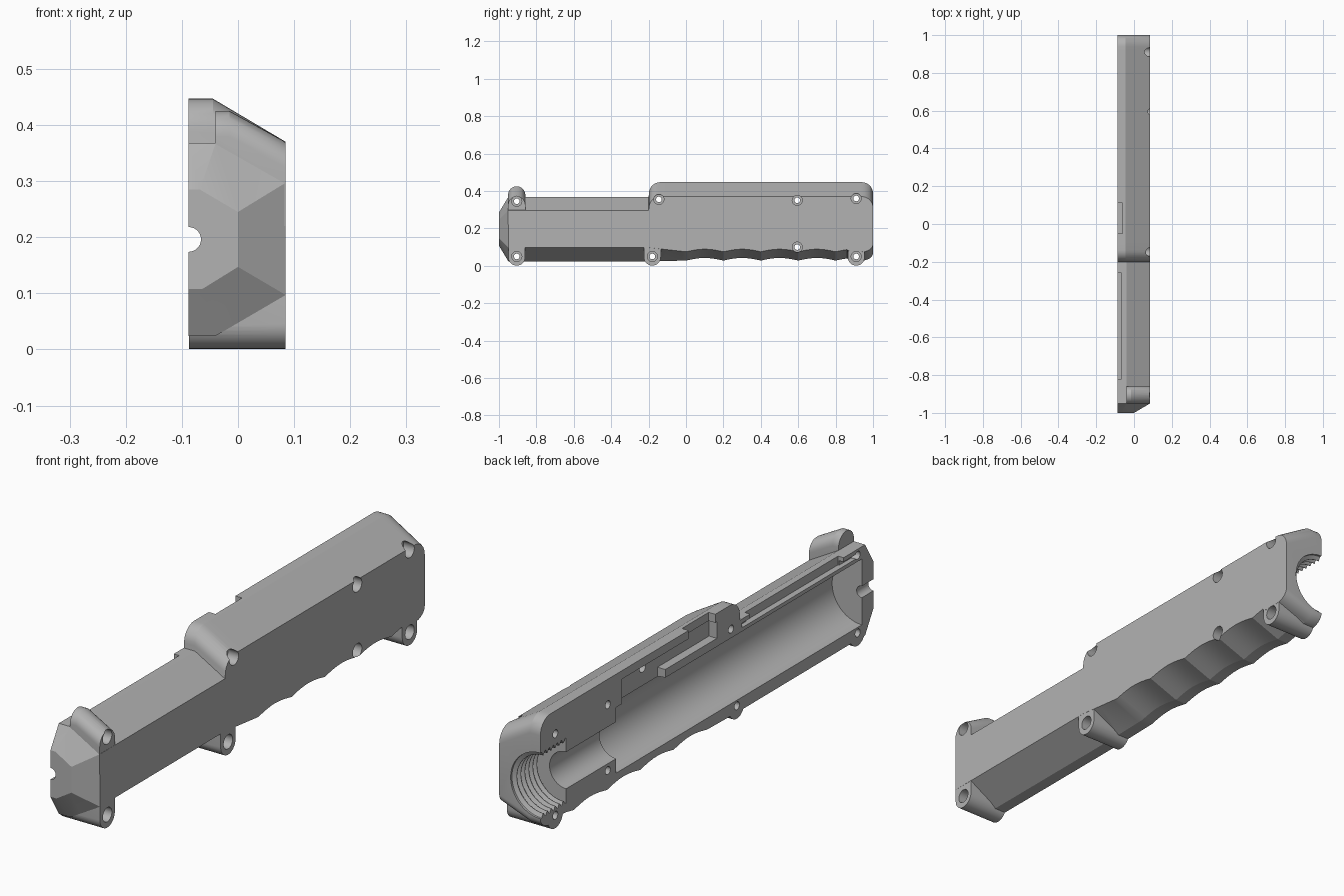
import bpy, bmesh, math

if "Cube" in bpy.data.objects:
    bpy.data.objects.remove(bpy.data.objects["Cube"], do_unlink=True)

SPLIT, SIDE, AXIS_Z = -0.088, 0.085, 0.196

grey = bpy.data.materials.new("plain grey")
grey.use_nodes = True
colour = (0.45, 0.45, 0.45, 1)
grey.diffuse_color = colour
grey.node_tree.nodes["Principled BSDF"].inputs["Base Color"].default_value = colour


def loft(name, sections):
    """Skin a list of equal-length point loops and cap both ends."""
    bm = bmesh.new()
    loops = [[bm.verts.new(p) for p in s] for s in sections]
    n = len(loops[0])
    for a, b in zip(loops, loops[1:]):
        for i in range(n):
            j = (i + 1) % n
            bm.faces.new((a[i], a[j], b[j], b[i]))
    caps = [bm.faces.new(loops[0]), bm.faces.new(loops[-1])]
    bmesh.ops.triangulate(bm, faces=[f for f in bm.faces if f not in caps])
    bmesh.ops.recalc_face_normals(bm, faces=bm.faces)
    mesh = bpy.data.meshes.new(name)
    bm.to_mesh(mesh)
    bm.free()
    mesh.materials.append(grey)
    ob = bpy.data.objects.new(name, mesh)
    bpy.context.collection.objects.link(ob)
    return ob


def along_y(y, pts):
    return [(x, y, z) for x, z in pts]


def cylinder_x(name, y, z, r, x0, x1, n=32):
    ring = [(y + r * math.cos(math.tau * i / n), z + r * math.sin(math.tau * i / n)) for i in range(n)]
    return loft(name, [[(x, a, b) for a, b in ring] for x in (x0, x1)])


def box(name, x0, x1, y0, y1, z0, z1):
    return loft(name, [along_y(y, [(x0, z0), (x1, z0), (x1, z1), (x0, z1)]) for y in (y0, y1)])


def combine(target, tool, operation):
    tool.hide_render = True
    mod = target.modifiers.new(operation.title(), 'BOOLEAN')
    mod.operation, mod.solver, mod.object = operation, 'EXACT', tool
    bpy.context.view_layer.objects.active = target
    bpy.ops.object.modifier_apply(modifier=mod.name)
    bpy.data.objects.remove(tool, do_unlink=True)


# Body: tapered nose, angular barrel, then rounded grip with finger grooves
def body_section(top, bottom, chamfer, slope, x_low, x_top):
    return [(SPLIT, bottom), (x_low, bottom), (SIDE, bottom + chamfer),
            (SIDE, top - slope), (x_top, top), (SPLIT, top)]


barrel = body_section(0.368, 0.024, 0.073, 0.071, -0.04, -0.04)
nose = [(SPLIT, 0.108), (-0.063, 0.108), (0, 0.147), (0, 0.245), (-0.068, 0.285), (SPLIT, 0.285)]
sections = [along_y(-1, nose), along_y(-0.95, barrel), along_y(-0.2, barrel)]

R, Y0, Y1 = 0.06, -0.198, 1.0
arc = [R * (1 - math.cos(math.pi / 2 * i / 8)) for i in range(9)]
stations = [Y0 + a for a in arc] + [-0.1 + 0.02 * i for i in range(52)] + [Y1 - a for a in reversed(arc)]
for y in stations:
    edge = min(y - Y0, Y1 - y, R)
    drop = R - math.sqrt(max(0, R * R - (R - edge) ** 2))
    blend = min(1, max(0, (y - Y0) / 0.2))
    bottom = 0.024 + 0.004 * blend
    if 0 < y < 0.88:
        bottom += 0.014 * abs(math.sin(math.pi * y / 0.2))
    if y > 0.9:
        bottom += drop * 0.7
    sections.append(along_y(y, body_section(0.447 - drop, bottom, 0.073 - 0.026 * blend, 0.077, -0.04, -0.045)))
shell = loft("grip_shell_half", sections)

# Screw bosses along the lower edge
for y in (-0.905, -0.18, 0.91):
    r, z = 0.045, 0.046
    outline = [(y + r * math.cos(a), z + r * math.sin(a))
               for a in (math.pi + math.pi * i / 20 for i in range(21))]
    outline += [(y + r, 0.14), (y - r, 0.14)]
    boss = loft("lower_boss", [[(x, a, b) for a, b in outline] for x in (SPLIT + 0.0004, SIDE - 0.0004)])
    combine(shell, boss, 'UNION')

# Upper front boss with rounded, slanted top
sections = []
for i in range(17):
    t = math.pi * i / 16
    y, drop = -0.905 - 0.046 * math.cos(t), 0.046 * (1 - math.sin(t))
    sections.append(along_y(y, [(-0.04, 0.22), (SIDE - 0.0004, 0.22), (SIDE - 0.0004, 0.37 - drop),
                                (-0.015, 0.425 - drop), (-0.04, 0.425 - drop)]))
combine(shell, loft("upper_boss", sections), 'UNION')

# Bore along the split plane: tip hole, main tube, neck, threaded socket
profile = [(-1.05, 0.022), (-0.93, 0.022), (-0.93, 0.125), (0.545, 0.125),
           (0.545, 0.07), (0.845, 0.07), (0.845, 0.125)]
for i in range(6):
    y = 0.85 + 0.024 * i
    profile += [(y, 0.125), (y + 0.012, 0.110), (y + 0.014, 0.110), (y + 0.022, 0.125)]
profile += [(1.05, 0.125)]
turn = [math.tau * (i + 0.5) / 64 for i in range(64)]
bore = loft("bore_cutter", [along_y(y, [(SPLIT + r * math.cos(a), AXIS_Z + r * math.sin(a)) for a in turn])
                            for y, r in profile])
combine(shell, bore, 'DIFFERENCE')

# Slider and switch pockets in the split face
pockets = [(-0.055, -0.06, 0.51, 0.352, 0.415),
           (-0.055, 0.25, 0.51, 0.25, 0.40),
           (-0.060, -0.05, 0.11, 0.36, 0.60),
           (-0.065, -0.82, -0.26, 0.335, 0.50),
           (-0.070, -0.90, -0.21, 0.335, 0.352)]
for depth, y0, y1, z0, z1 in pockets:
    combine(shell, box("pocket_cutter", -0.2, depth, y0, y1, z0, z1), 'DIFFERENCE')
combine(shell, cylinder_x("pin_hole_cutter", 0.339, 0.385, 0.018, -0.2, -0.01), 'DIFFERENCE')

# Counterbored screw holes
screws = [(-0.905, 0.345), (-0.905, 0.05), (-0.18, 0.05), (-0.145, 0.355),
          (0.595, 0.35), (0.595, 0.10), (0.91, 0.36), (0.91, 0.05)]
for y, z in screws:
    combine(shell, cylinder_x("screw_cutter", y, z, 0.015, -0.2, 0.2), 'DIFFERENCE')
    combine(shell, cylinder_x("head_cutter", y, z, 0.027, 0.04, 0.2), 'DIFFERENCE')

# Smooth the rounded areas and keep the hard edges
bpy.ops.object.select_all(action='DESELECT')
shell.select_set(True)
bpy.context.view_layer.objects.active = shell
bpy.ops.object.shade_smooth_by_angle(angle=math.radians(20))
